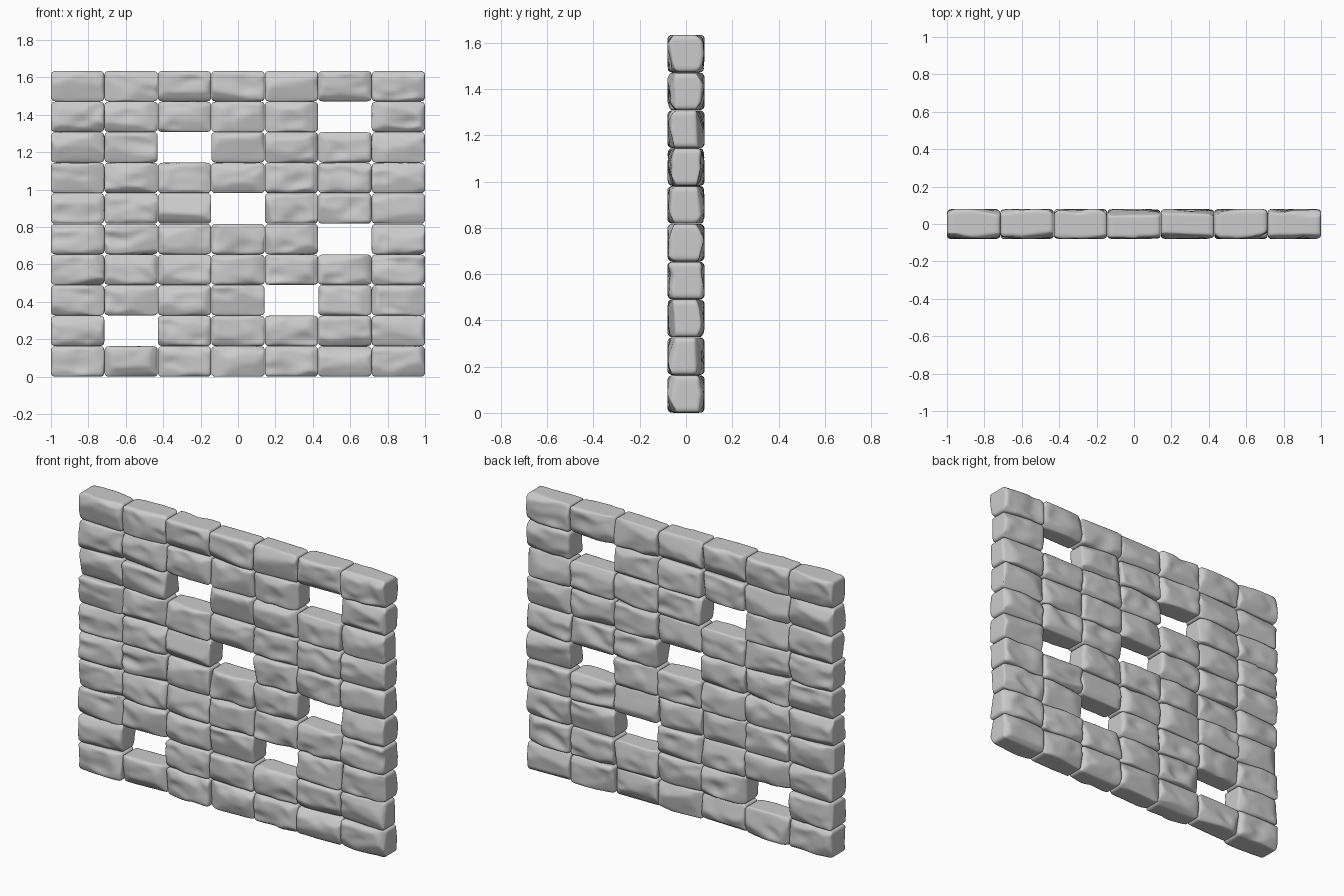
import bpy, bmesh, math, random
from mathutils import Vector, noise

if "Cube" in bpy.data.objects:
    bpy.data.objects.remove(bpy.data.objects["Cube"])

random.seed(7)
COLS, ROWS = 7, 10
PX, PZ = 2 / COLS, 0.1635                      # brick pitch
HALF = Vector((PX / 2 - 0.0005, 0.081, PZ / 2 - 0.0005))
R = 0.021                                      # edge rounding
CORE = HALF - Vector((R, R, R))
GAPS = {(1, 1), (2, 4), (4, 5), (5, 3), (7, 2), (8, 5)}   # missing bricks (row, col)


def spread(u):
    """Pack the grid lines towards the edges."""
    return 0.45 * u + 0.55 * math.sin(u * math.pi / 2)


# Template: finely divided rounded block
bm = bmesh.new()
bmesh.ops.create_cube(bm, size=2)
bmesh.ops.subdivide_edges(bm, edges=bm.edges[:], cuts=13, use_grid_fill=True)
for v in bm.verts:
    p = Vector([spread(c) * h for c, h in zip(v.co, HALF)])
    q = Vector([max(-c, min(c, a)) for a, c in zip(p, CORE)])
    v.co = q + (p - q).normalized() * R
for f in bm.faces:
    f.smooth = True
template = bpy.data.meshes.new("block")
bm.to_mesh(template)
bm.free()


def chip_planes():
    """Random slanted planes that knock pieces off the long and upright edges."""
    planes = []
    for sy in (-1, 1):
        for axis, count in ((2, 2), (0, 1)):
            for s in (-1, 1):
                for _ in range(count):
                    n = Vector((random.uniform(-0.3, 0.3), sy * random.uniform(0.8, 1.5),
                                random.uniform(-0.3, 0.3)))
                    n[axis] = s * random.uniform(0.25, 1)
                    n.normalize()
                    reach = sum(abs(a) * h for a, h in zip(n, HALF))
                    planes.append((n, reach - random.uniform(0.012, 0.04)))
    return planes


def make_brick(row, col):
    mesh = template.copy()
    planes = chip_planes()
    seed = Vector([random.uniform(-50, 50) for _ in range(3)])
    for v in mesh.vertices:
        p = v.co.copy()
        # hewn hollows in the faces, always inwards
        s = Vector((p.x * 9, p.y * 9, p.z * 13)) + seed
        dent = max(0, noise.noise(s)) * 0.026 + abs(noise.noise(s * 0.7)) * 0.012
        face = min(1, max(0, (abs(p.y) - 0.04) / 0.03))
        p.y -= math.copysign(dent * face, p.y)
        # flat chips along the edges
        for n, d in planes:
            over = n.dot(p) - d
            if over > 0:
                p -= n * over * 0.85
        v.co = p
    ob = bpy.data.objects.new(f"brick_row{row + 1}_col{col + 1}", mesh)
    ob.location = ((col + 0.5) * PX - 1, 0, (row + 0.5) * PZ)
    bpy.context.collection.objects.link(ob)


# Stacked wall with holes
for row in range(ROWS):
    for col in range(COLS):
        if (row, col) not in GAPS:
            make_brick(row, col)
bpy.data.meshes.remove(template)
